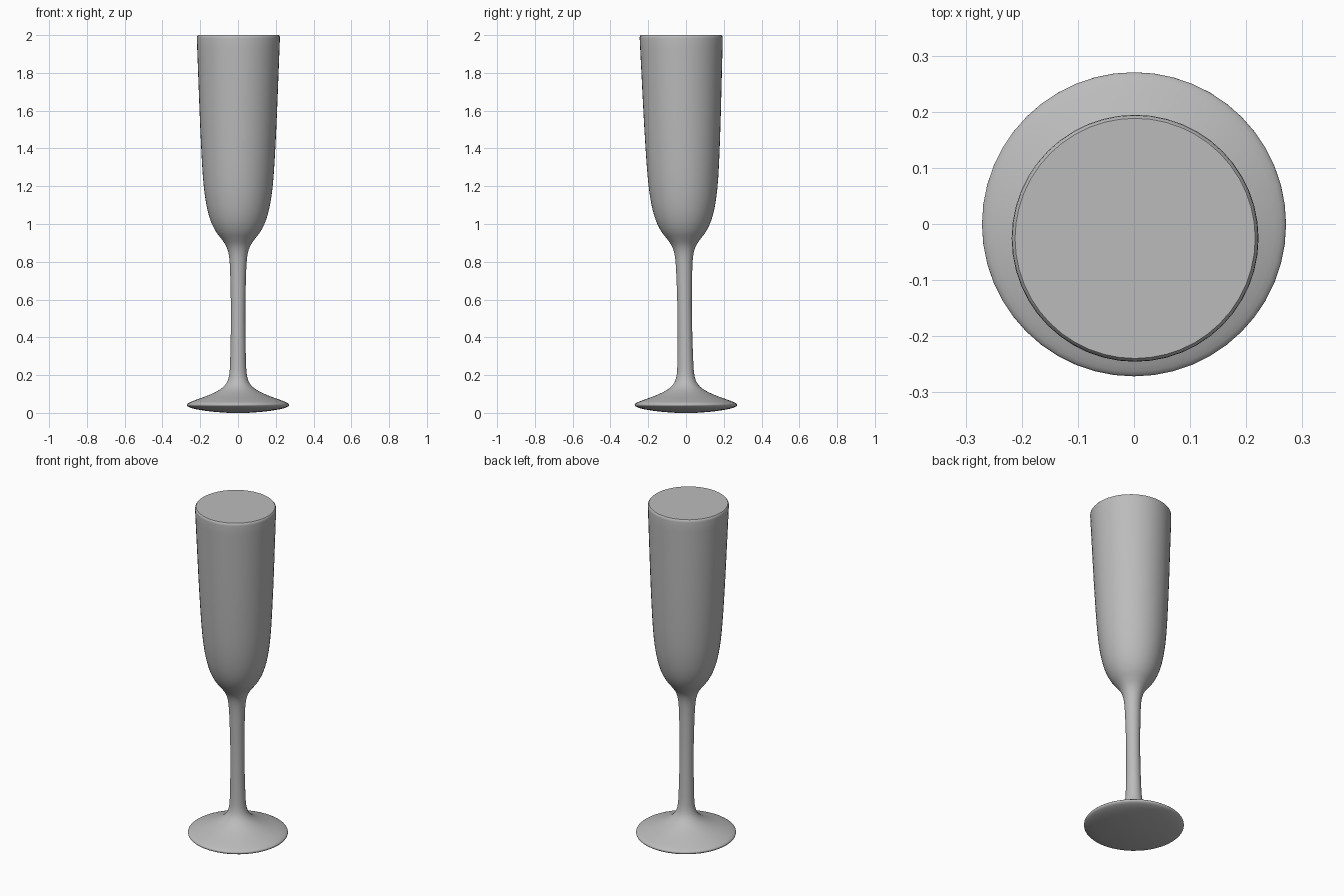
import bpy, bmesh, math
from mathutils import Vector

if "Cube" in bpy.data.objects:
    bpy.data.objects.remove(bpy.data.objects["Cube"], do_unlink=True)

SIDES = 48
LEAN = Vector((0.001, -0.0128))  # sideways drift per unit of height

grey = bpy.data.materials.new("plain grey")
grey.use_nodes = True
colour = (0.5, 0.5, 0.5, 1)
grey.diffuse_color = colour
grey.node_tree.nodes["Principled BSDF"].inputs["Base Color"].default_value = colour


def smooth_curve(points, steps=3):
    """Catmull-Rom curve through (radius, height) points."""
    pts = [Vector(p) for p in points]
    pts = [pts[0] * 2 - pts[1]] + pts + [pts[-1] * 2 - pts[-2]]
    out = []
    for a, b, c, d in zip(pts, pts[1:], pts[2:], pts[3:]):
        for i in range(steps):
            t = i / steps
            out.append(0.5 * (2 * b + (c - a) * t + (2 * a - 5 * b + 4 * c - d) * t**2
                              + (3 * b - a - 3 * c + d) * t**3))
    return out + [pts[-2]]


def lathe(name, profile):
    """Revolve a profile around the leaning axis and cap both ends."""
    bm = bmesh.new()
    rings = []
    for r, z in profile:
        ring = []
        for i in range(SIDES):
            a = math.tau * i / SIDES
            ring.append(bm.verts.new((r * math.cos(a) + LEAN.x * z,
                                      r * math.sin(a) + LEAN.y * z, z)))
        rings.append(ring)
    for low, high in zip(rings, rings[1:]):
        for i in range(SIDES):
            j = (i + 1) % SIDES
            bm.faces.new((low[i], low[j], high[j], high[i]))
    bm.faces.new(rings[0][::-1])
    bm.faces.new(rings[-1])
    mesh = bpy.data.meshes.new(name)
    bm.to_mesh(mesh)
    bm.free()
    mesh.materials.append(grey)
    obj = bpy.data.objects.new(name, mesh)
    bpy.context.collection.objects.link(obj)
    bpy.ops.object.select_all(action="DESELECT")
    obj.select_set(True)
    bpy.context.view_layer.objects.active = obj
    bpy.ops.object.shade_smooth_by_angle(angle=math.radians(40))
    return obj


# Shallow convex underside, and thin rounded edge of the foot
underside = [(0.05, 0), (0.14, 0.007), (0.22, 0.019), (0.26, 0.031), (0.271, 0.042)]
# Foot rising into the stem
foot = [(0.262, 0.053), (0.22, 0.07), (0.16, 0.092), (0.105, 0.118), (0.068, 0.148)]
# Slim stem, widening slightly at both ends
stem = [(0.049, 0.19), (0.042, 0.27), (0.038, 0.5), (0.041, 0.7), (0.047, 0.82)]
# Tall bowl, filled to the brim
bowl = [(0.062, 0.88), (0.088, 0.92), (0.118, 0.96), (0.147, 1.02), (0.17, 1.11),
        (0.187, 1.25), (0.201, 1.5), (0.213, 1.8), (0.22, 1.985)]
rim = [Vector((0.219, 1.994)), Vector((0.214, 2.0))]

lathe("flute_glass", smooth_curve(underside + foot + stem + bowl) + rim)
